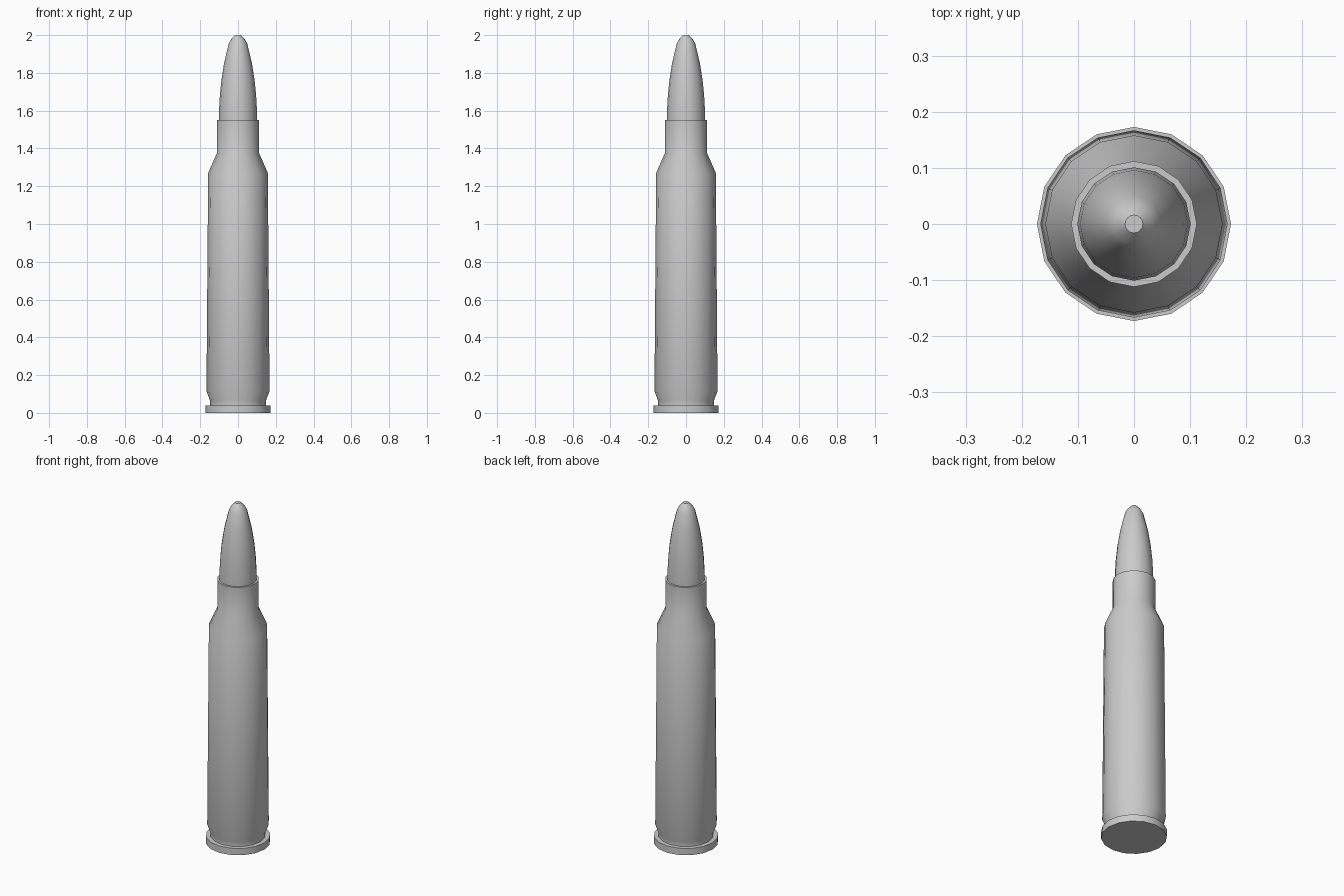
import bpy
import bmesh
import math

cube = bpy.data.objects.get("Cube")
if cube:
    bpy.data.objects.remove(cube, do_unlink=True)

SIDES = 16

metal = bpy.data.materials.new("grey metal")
metal.use_nodes = True
grey = (0.6, 0.6, 0.6, 1.0)
metal.diffuse_color = grey
metal.node_tree.nodes["Principled BSDF"].inputs["Base Color"].default_value = grey


def lathe(name, profile):
    """Turn a (radius, height) profile round z, closing both ends with flat caps."""
    bm = bmesh.new()
    rings = []
    for r, z in profile:
        angles = [math.tau * i / SIDES for i in range(SIDES)]
        rings.append([bm.verts.new((r * math.cos(a), r * math.sin(a), z)) for a in angles])
    for low, high in zip(rings, rings[1:]):
        for i in range(SIDES):
            j = (i + 1) % SIDES
            bm.faces.new((low[i], low[j], high[j], high[i]))
    bm.faces.new(rings[0][::-1])
    bm.faces.new(rings[-1])
    mesh = bpy.data.meshes.new(name)
    bm.to_mesh(mesh)
    bm.free()
    mesh.materials.append(metal)
    obj = bpy.data.objects.new(name, mesh)
    bpy.context.collection.objects.link(obj)
    bpy.ops.object.select_all(action="DESELECT")
    obj.select_set(True)
    bpy.context.view_layer.objects.active = obj
    bpy.ops.object.shade_smooth_by_angle(angle=math.radians(40))
    return obj


# Casing: rim, extractor groove, tapered body, shoulder and neck
lathe("casing", [
    (0.173, 0), (0.173, 0.04), (0.148, 0.04), (0.148, 0.065), (0.167, 0.115),
    (0.158, 1.27), (0.112, 1.375), (0.112, 1.55),
])

# Pointed tip seated in the neck
lathe("bullet_tip", [
    (0.101, 1.5), (0.101, 1.59), (0.096, 1.68), (0.088, 1.76),
    (0.074, 1.85), (0.049, 1.955), (0.035, 1.98), (0.016, 2.0),
])
